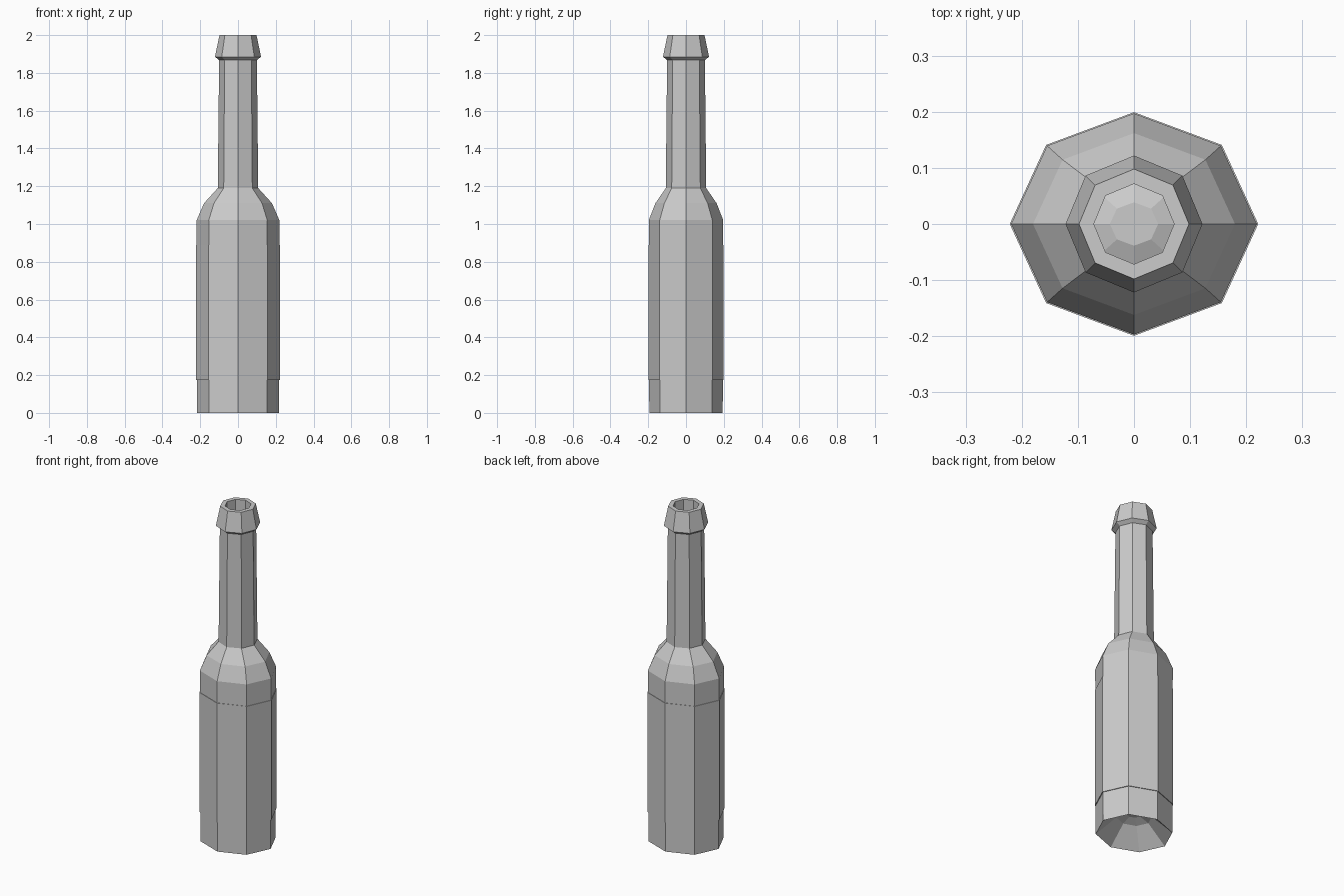
import bpy, bmesh
from math import cos, sin, pi

if "Cube" in bpy.data.objects:
    bpy.data.objects.remove(bpy.data.objects["Cube"])

SIDES = 8


def lathe(name, rings, cap_start=False):
    """Loft octagonal rings given as (x radius, y radius, z), outside order bottom to top."""
    bm = bmesh.new()
    loops = []
    for rx, ry, z in rings:
        loops.append([bm.verts.new((rx * cos(2 * pi * i / SIDES),
                                    ry * sin(2 * pi * i / SIDES), z))
                      for i in range(SIDES)])
    for a, b in zip(loops, loops[1:]):
        for i in range(SIDES):
            j = (i + 1) % SIDES
            bm.faces.new((a[i], a[j], b[j], b[i]))
    if cap_start:
        bm.faces.new(list(reversed(loops[0])))
    mesh = bpy.data.meshes.new(name)
    bm.to_mesh(mesh)
    bm.free()
    obj = bpy.data.objects.new(name, mesh)
    bpy.context.collection.objects.link(obj)
    return obj


def oval(r, z):
    return (r, r * 0.9, z)


def circle(r, z):
    return (r, r, z)


# Bottle: hollow punt, oval body, shoulder, round neck, lip and mouth
lathe("bottle", [
    oval(0.043, 0.12), oval(0.10, 0.10), oval(0.216, 0.0),
    oval(0.219, 1.02), oval(0.18, 1.11), circle(0.107, 1.19),
    circle(0.100, 1.868), circle(0.122, 1.885), circle(0.098, 2.0),
    circle(0.0715, 2.0), circle(0.0715, 1.80),
], cap_start=True)

# Label: thin sleeve wrapped round the body
lathe("label", [oval(0.216, 0.175), oval(0.2214, 0.175),
                oval(0.2214, 0.89), oval(0.218, 0.89)])
